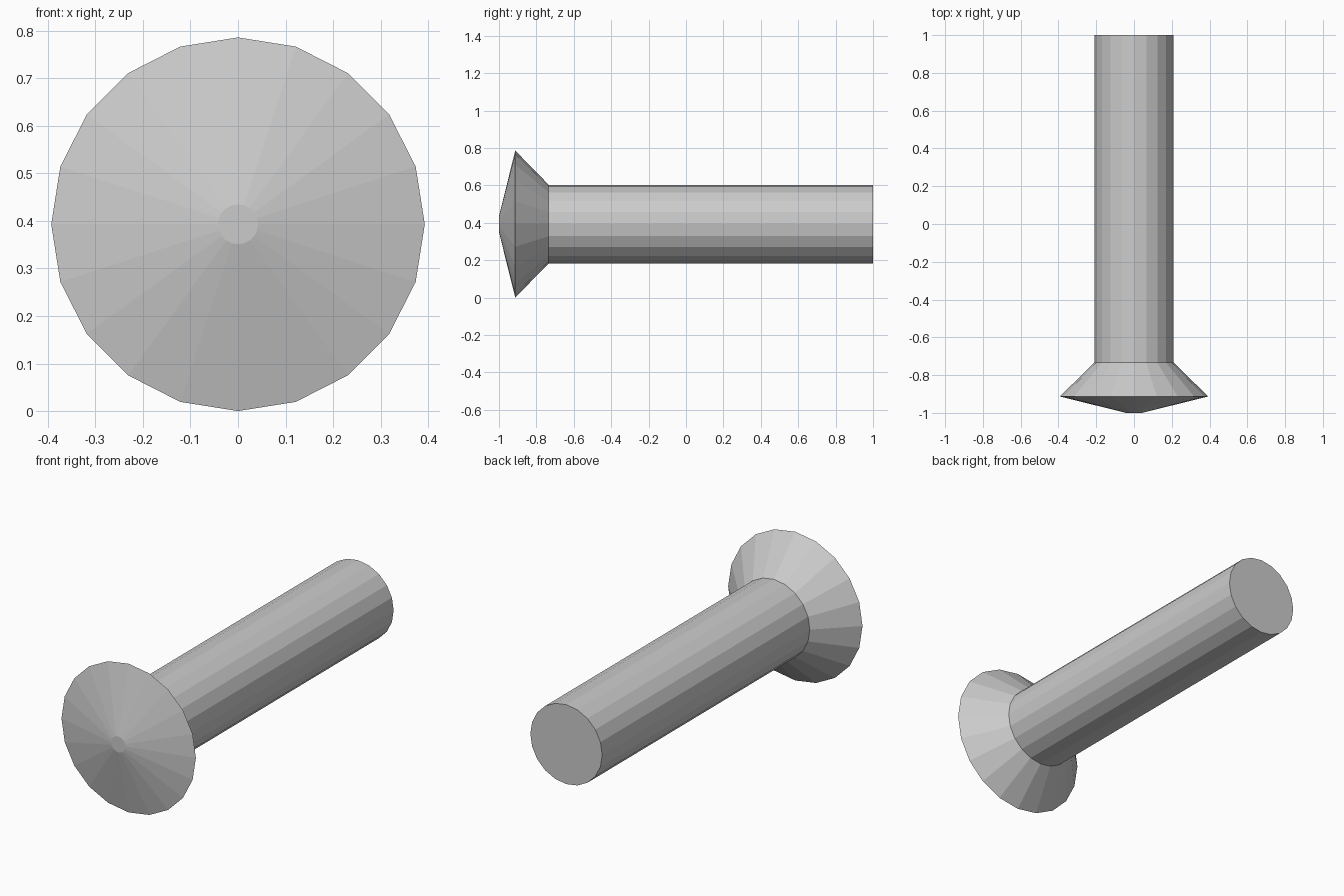
import bpy, bmesh
from math import sin, cos, tau

if "Cube" in bpy.data.objects:
    bpy.data.objects.remove(bpy.data.objects["Cube"])

SIDES = 20
HEAD_R = 0.393
SHAFT_R = 0.21


def lathe(name, profile):
    """Revolve (y, radius) points around the y axis and cap both ends."""
    bm = bmesh.new()
    rings = []
    for y, r in profile:
        rings.append([bm.verts.new((r * cos(tau * i / SIDES), y,
                                    HEAD_R + r * sin(tau * i / SIDES)))
                      for i in range(SIDES)])
    for a, b in zip(rings, rings[1:]):
        for i in range(SIDES):
            j = (i + 1) % SIDES
            bm.faces.new((a[i], a[j], b[j], b[i]))
    bm.faces.new(rings[0])
    bm.faces.new(rings[-1])
    bmesh.ops.recalc_face_normals(bm, faces=bm.faces)
    mesh = bpy.data.meshes.new(name)
    bm.to_mesh(mesh)
    bm.free()
    obj = bpy.data.objects.new(name, mesh)
    bpy.context.collection.objects.link(obj)
    return obj


# One continuous rivet: blunt tip, wide rim, countersunk neck, shaft end
lathe("rivet", [(-1.0, 0.042), (-0.913, HEAD_R), (-0.734, SHAFT_R), (1.0, SHAFT_R)])
